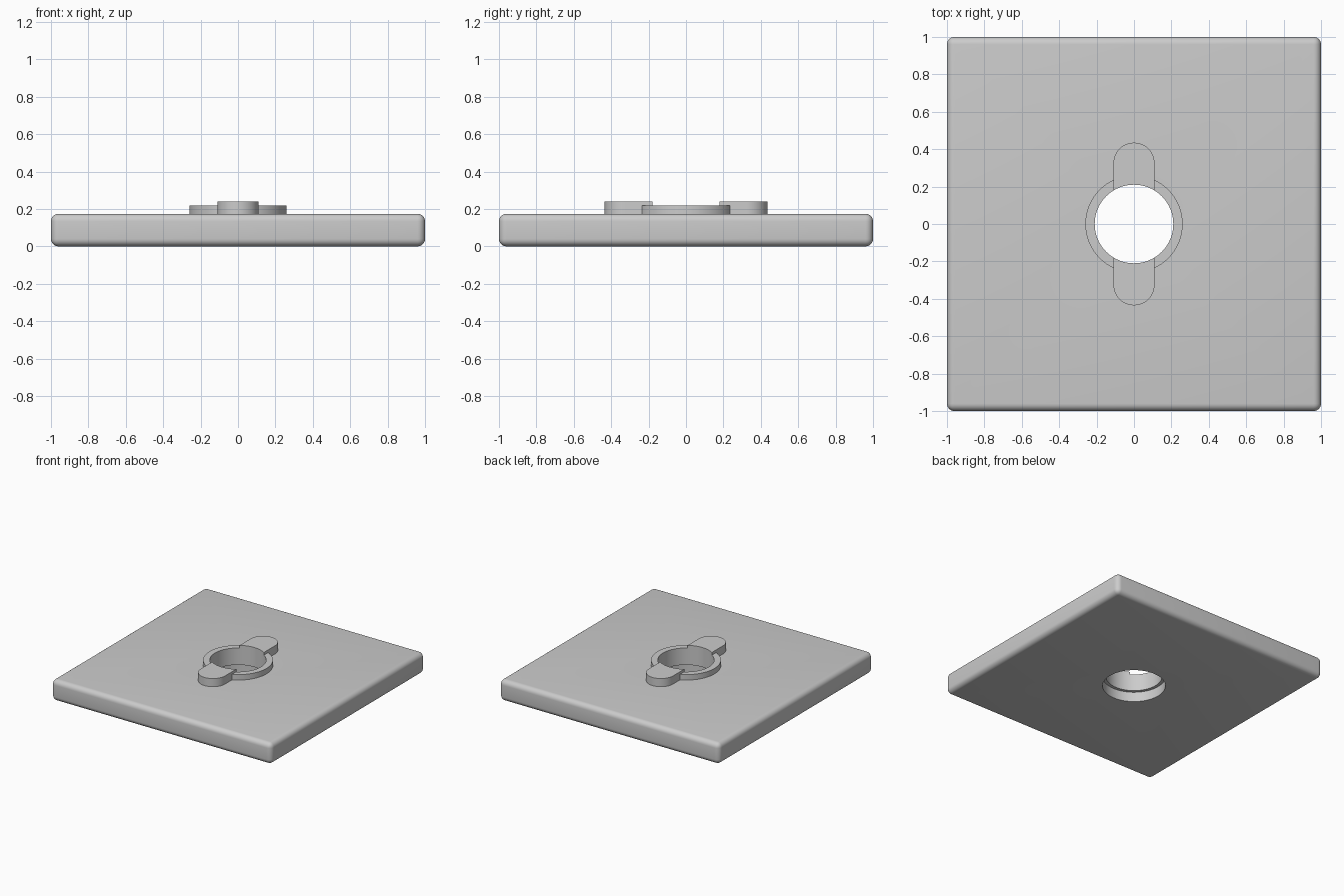
import bpy, bmesh
from math import pi, sin, cos, asin

PLATE_TOP, COLLAR_TOP, LUG_TOP = 0.174, 0.219, 0.241
BORE, SOCKET, COLLAR = 0.21, 0.235, 0.26
LUG_HALF, LUG_CENTRE = 0.11, 0.325
SEGMENTS = 96

if "Cube" in bpy.data.objects:
    bpy.data.objects.remove(bpy.data.objects["Cube"], do_unlink=True)

grey = bpy.data.materials.new("plain grey")
grey.use_nodes = True
grey.diffuse_color = (0.6, 0.6, 0.6, 1)
grey.node_tree.nodes["Principled BSDF"].inputs["Base Color"].default_value = (0.6, 0.6, 0.6, 1)


def finish(bm, name):
    bmesh.ops.recalc_face_normals(bm, faces=bm.faces)
    mesh = bpy.data.meshes.new(name)
    bm.to_mesh(mesh)
    bm.free()
    mesh.materials.append(grey)
    obj = bpy.data.objects.new(name, mesh)
    bpy.context.collection.objects.link(obj)
    return obj


def smooth(obj):
    bpy.ops.object.select_all(action="DESELECT")
    obj.select_set(True)
    bpy.context.view_layer.objects.active = obj
    bpy.ops.object.shade_smooth_by_angle(angle=pi / 6)


def arc(radius, centre_y, start, end, steps):
    angles = [start + (end - start) * i / steps for i in range(steps + 1)]
    return [(radius * cos(a), centre_y + radius * sin(a)) for a in angles]


# Square plate with rounded edges
bm = bmesh.new()
bmesh.ops.create_cube(bm, size=1)
bmesh.ops.scale(bm, vec=(2, 2, PLATE_TOP), verts=bm.verts)
bmesh.ops.translate(bm, vec=(0, 0, PLATE_TOP / 2), verts=bm.verts)
bmesh.ops.bevel(bm, geom=bm.edges[:], offset=0.04, segments=6, profile=0.5, affect="EDGES")
plate = finish(bm, "plate")

# Round socket through the plate
bm = bmesh.new()
bmesh.ops.create_cone(bm, cap_ends=True, segments=SEGMENTS, radius1=SOCKET, radius2=SOCKET, depth=1)
cutter = finish(bm, "socket_cutter")
cutter.hide_render = True
cut = plate.modifiers.new("socket", "BOOLEAN")
cut.operation = "DIFFERENCE"
cut.solver = "EXACT"
cut.object = cutter
bpy.context.view_layer.objects.active = plate
bpy.ops.object.modifier_apply(modifier="socket")
bpy.data.objects.remove(cutter, do_unlink=True)
smooth(plate)

# Collar: a stepped ring seated part way down the socket
bm = bmesh.new()
profile = [(BORE, 0.08), (SOCKET, 0.08), (SOCKET, PLATE_TOP),
           (COLLAR, PLATE_TOP), (COLLAR, COLLAR_TOP), (BORE, COLLAR_TOP)]
ring = [bm.verts.new((r, 0, z)) for r, z in profile]
edges = [bm.edges.new((ring[i - 1], ring[i])) for i in range(len(ring))]
bmesh.ops.spin(bm, geom=ring + edges, cent=(0, 0, 0), axis=(0, 0, 1),
               angle=2 * pi, steps=SEGMENTS)
bmesh.ops.remove_doubles(bm, verts=bm.verts, dist=0.0001)
smooth(finish(bm, "collar"))

# Two round-ended lugs, hollowed to follow the bore
half_angle = asin(LUG_HALF / BORE)
outline = arc(LUG_HALF, LUG_CENTRE, 0, pi, 24)
outline += arc(BORE, 0, pi / 2 + half_angle, pi / 2 - half_angle, 16)
for name, side in (("back_lug", 1), ("front_lug", -1)):
    bm = bmesh.new()
    face = bm.faces.new([bm.verts.new((x, side * y, PLATE_TOP - 0.01)) for x, y in outline])
    top = bmesh.ops.extrude_face_region(bm, geom=[face])["geom"]
    bmesh.ops.translate(bm, vec=(0, 0, LUG_TOP - PLATE_TOP + 0.01),
                        verts=[v for v in top if isinstance(v, bmesh.types.BMVert)])
    smooth(finish(bm, name))
